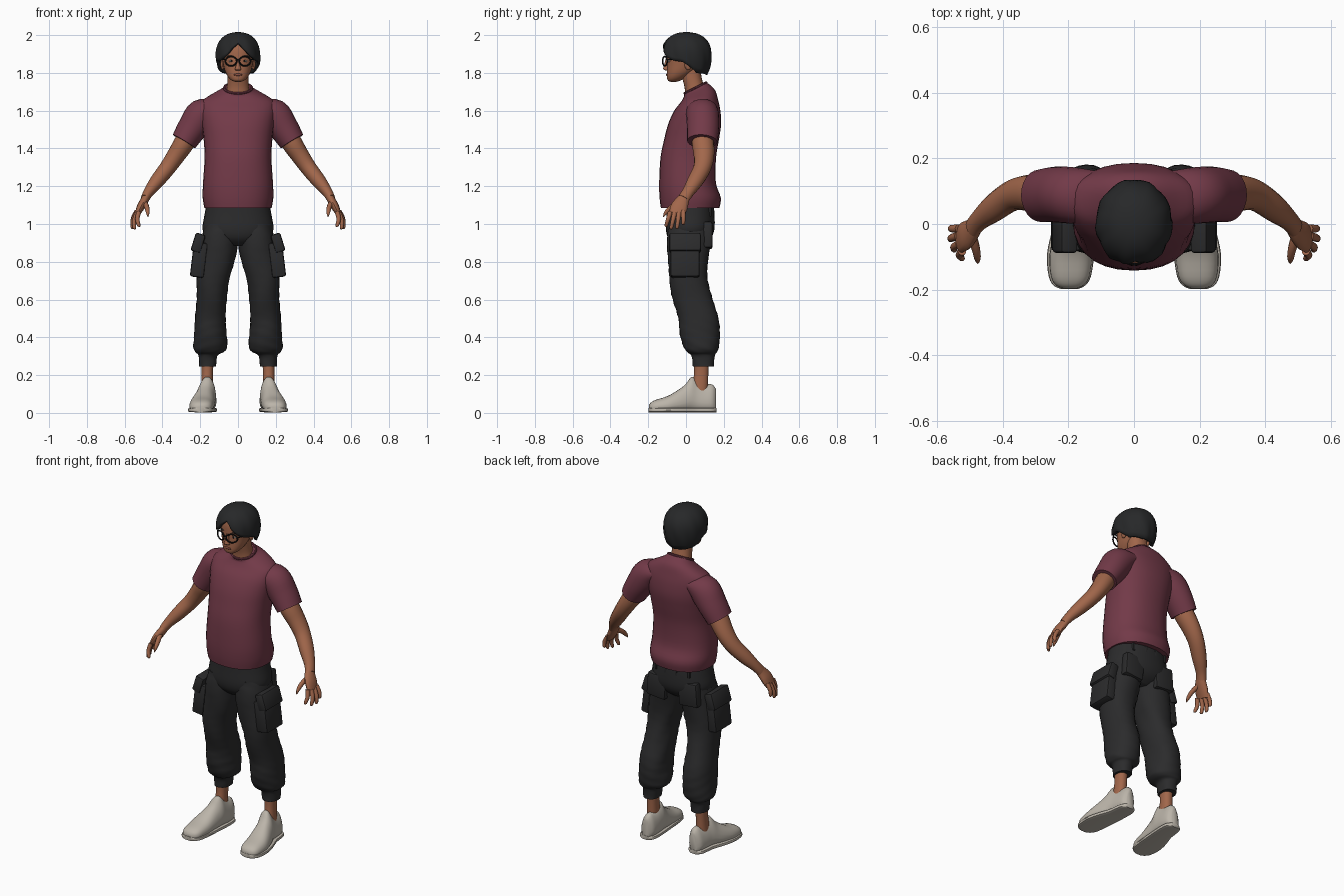
import bpy, bmesh, math
from mathutils import Vector

if "Cube" in bpy.data.objects:
    bpy.data.objects.remove(bpy.data.objects["Cube"])


def material(name, *rgb):
    m = bpy.data.materials.new(name)
    m.diffuse_color = (*rgb, 1)
    m.use_nodes = True
    m.node_tree.nodes["Principled BSDF"].inputs["Base Color"].default_value = m.diffuse_color
    return m


SKIN = material("brown skin", 0.36, 0.135, 0.07)
SHIRT = material("maroon cloth", 0.17, 0.042, 0.065)
PANTS = material("charcoal cloth", 0.024, 0.024, 0.025)
HAIR = material("black hair", 0.02, 0.021, 0.022)
SHOE = material("off white leather", 0.50, 0.46, 0.40)
FRAME = material("black frame", 0.008, 0.008, 0.008)
LIP = material("lip brown", 0.24, 0.075, 0.05)
EYE = material("eye white", 0.5, 0.45, 0.4)


def finish(ob, mat, mirror=False, angle=40):
    ob.data.materials.append(mat)
    bpy.context.view_layer.objects.active = ob
    for o in bpy.context.selected_objects:
        o.select_set(False)
    ob.select_set(True)
    bpy.ops.object.shade_smooth_by_angle(angle=math.radians(angle))
    if mirror:
        ob.modifiers.new("mirror", 'MIRROR')
    return ob


def from_bmesh(name, bm, mat, mirror=False, angle=40):
    bmesh.ops.recalc_face_normals(bm, faces=bm.faces)
    me = bpy.data.meshes.new(name)
    bm.to_mesh(me)
    bm.free()
    ob = bpy.data.objects.new(name, me)
    bpy.context.collection.objects.link(ob)
    return finish(ob, mat, mirror, angle)


def spow(v, p):
    return math.copysign(abs(v) ** p, v)


def smooth_rows(rows, sub=4):
    """Catmull-Rom interpolation of section rows."""
    out = []
    for i in range(len(rows) - 1):
        a, b, c, d = (rows[min(max(i + k, 0), len(rows) - 1)] for k in (-1, 0, 1, 2))
        for s in range(sub):
            t = s / sub
            out.append([0.5 * (2 * q + (r - p) * t + (2 * p - 5 * q + 4 * r - w) * t * t
                               + (3 * q - p - 3 * r + w) * t ** 3) for p, q, r, w in zip(a, b, c, d)])
    return out + [list(rows[-1])]


def skin(name, rings, mat, mirror=False, angle=40):
    bm = bmesh.new()
    vs = [[bm.verts.new(p) for p in ring] for ring in rings]
    n = len(vs[0])
    for a, b in zip(vs, vs[1:]):
        for j in range(n):
            bm.faces.new((a[j], a[(j + 1) % n], b[(j + 1) % n], b[j]))
    bm.faces.new(vs[0])
    bm.faces.new(vs[-1])
    return from_bmesh(name, bm, mat, mirror, angle)


def angles(n):
    return [2 * math.pi * j / n for j in range(n)]


def stack(name, rows, mat, mirror=False, p=0.9, n=28, ripple=0.0):
    """Horizontal sections: x, y, z, x radius, y radius, tilt."""
    rings = []
    for x, y, z, rx, ry, tilt in smooth_rows(rows):
        ring = []
        for a in angles(n):
            k = 1 + ripple * math.sin(3 * a + 45 * z) * math.sin(70 * z + 2 * math.sin(a))
            dy = ry * k * spow(math.sin(a), p)
            ring.append((x + rx * k * spow(math.cos(a), p), y + dy, z + tilt * dy))
        rings.append(ring)
    return skin(name, rings, mat, mirror)


def limb(name, rows, mat, n=16, mirror=True):
    """Sections across a path: x, y, z, in-plane radius, depth radius."""
    rows = smooth_rows(rows)
    pts = [Vector(r[:3]) for r in rows]
    rings = []
    for i, r in enumerate(rows):
        t = (pts[min(i + 1, len(pts) - 1)] - pts[max(i - 1, 0)]).normalized()
        u = t.cross(Vector((0, 1, 0))).normalized()
        v = t.cross(u)
        rings.append([pts[i] + u * r[3] * math.cos(a) + v * r[4] * math.sin(a) for a in angles(n)])
    return skin(name, rings, mat, mirror)


def blob(name, loc, size, mat, mirror=False):
    bm = bmesh.new()
    bmesh.ops.create_uvsphere(bm, u_segments=16, v_segments=10, radius=1)
    for v in bm.verts:
        v.co = Vector(loc) + Vector(size) * v.co
    return from_bmesh(name, bm, mat, mirror)


def box(name, loc, size, mat, tilt=0.0, bevel=0.012, mirror=True):
    bm = bmesh.new()
    bmesh.ops.create_cube(bm, size=1)
    for v in bm.verts:
        x, y, z = (c * s for c, s in zip(v.co, size))
        c, s = math.cos(tilt), math.sin(tilt)
        v.co = (loc[0] + x * c + z * s, loc[1] + y, loc[2] - x * s + z * c)
    bmesh.ops.bevel(bm, geom=bm.edges[:], offset=bevel, segments=2, affect='EDGES', profile=0.5)
    return from_bmesh(name, bm, mat, mirror)


def wire(name, pts, r, mat, cyclic=False, mirror=True):
    """Thin round bar along a path."""
    pts = [Vector(p) for p in pts]
    n = len(pts)
    bm = bmesh.new()
    rings = []
    for i, p in enumerate(pts):
        t = pts[(i + 1) % n if cyclic else min(i + 1, n - 1)] - pts[i - 1 if cyclic else max(i - 1, 0)]
        u = t.cross(Vector((0.1, 1, 0.3))).normalized()
        v = t.normalized().cross(u)
        rings.append([bm.verts.new(p + r * (u * math.cos(a) + v * math.sin(a))) for a in angles(8)])
    for a, b in zip(rings, rings[1:] + (rings[:1] if cyclic else [])):
        for j in range(8):
            bm.faces.new((a[j], a[(j + 1) % 8], b[(j + 1) % 8], b[j]))
    return from_bmesh(name, bm, mat, mirror)


# T-shirt
stack("shirt_body", [(0, .022, 1.085, .178, .155, 0), (0, .022, 1.14, .187, .162, 0), (0, .008, 1.22, .185, .15, 0),
                     (0, .012, 1.35, .177, .147, 0), (0, .03, 1.45, .182, .145, 0), (0, .046, 1.53, .192, .14, 0),
                     (0, .06, 1.60, .2, .122, 0), (0, .072, 1.652, .19, .098, .05), (0, .072, 1.69, .13, .083, .2),
                     (0, .058, 1.71, .085, .068, .4), (0, .05, 1.722, .072, .056, .5)], SHIRT, p=.88)
wire("shirt_collar", [(.073 * math.cos(a), .05 + .057 * math.sin(a), 1.72 + .0285 * math.sin(a))
                      for a in angles(32)], .007, SHIRT, True, False)
limb("shirt_sleeve", [(.11, .08, 1.615, .04, .08), (.185, .087, 1.583, .084, .086), (.24, .09, 1.51, .079, .085),
                      (.286, .086, 1.437, .069, .08)], SHIRT, 24)

# Arms and hands
limb("arm", [(.24, .087, 1.51, .05, .05), (.285, .09, 1.43, .054, .058), (.33, .095, 1.36, .048, .054),
             (.375, .085, 1.295, .043, .047), (.43, .047, 1.225, .038, .042), (.472, .012, 1.17, .028, .032),
             (.492, -.012, 1.135, .023, .032)], SKIN)
limb("palm", [(.478, .003, 1.158, .02, .024), (.495, -.018, 1.125, .022, .036), (.515, -.036, 1.09, .021, .045),
              (.533, -.048, 1.052, .014, .042)], SKIN)
for name, base, tip in [("index", (.525, -.083, 1.065), (.525, -.107, .985)),
                        ("middle", (.533, -.06, 1.06), (.55, -.08, .972)),
                        ("ring", (.537, -.037, 1.06), (.561, -.048, .974)),
                        ("little", (.535, -.014, 1.068), (.56, -.014, .995))]:
    b, t = Vector(base), Vector(tip)
    m = b.lerp(t, .5) + Vector((.008, 0, 0))
    limb(name + "_finger", [(*b, .013, .013), (*m, .0115, .0115), (*b.lerp(t, .92), .009, .009),
                            (*t, .002, .002)], SKIN, 10)
limb("thumb", [(.495, -.035, 1.115, .014, .016), (.483, -.075, 1.09, .013, .014), (.478, -.105, 1.062, .01, .011),
               (.477, -.12, 1.038, .002, .002)], SKIN, 10)

# Trousers
stack("trouser_hips", [(0, .022, 1.12, .165, .122, 0), (0, .024, 1.05, .177, .127, 0), (0, .022, .97, .187, .128, 0),
                       (0, .018, .92, .15, .11, 0), (0, .015, .885, .08, .07, 0)], PANTS)
stack("trouser_leg", [(.085, .022, 1.0, .085, .112, 0), (.096, .016, .92, .098, .115, 0), (.115, .01, .8, .097, .106, 0),
                      (.133, .015, .7, .086, .102, 0), (.14, .035, .6, .08, .105, 0), (.145, .066, .5, .081, .108, 0),
                      (.147, .074, .42, .086, .106, 0), (.148, .08, .35, .09, .092, 0), (.152, .085, .322, .075, .08, 0),
                      (.158, .09, .303, .05, .062, 0), (.16, .092, .245, .045, .056, 0)], PANTS, True, ripple=.035)
box("cargo_pocket", (.207, -.005, .81), (.075, .155, .185), PANTS, -.12)
box("cargo_pocket_flap", (.211, -.005, .9), (.055, .168, .1), PANTS, -.3)
box("back_pocket", (.105, .115, .94), (.125, .05, .14), PANTS, -.08)
for x in (.035, .11):
    box("belt_loop", (x, .146 - x * .2, 1.07), (.014, .02, .06), PANTS, bevel=.003)

# Ankles
stack("ankle", [(.162, .082, .28, .034, .04, 0), (.163, .08, .2, .03, .038, 0), (.165, .07, .1, .033, .045, 0)],
      SKIN, True)

# Shoes, sectioned from toe to heel: y, x centre, half width, height
LAST = [(-.197, .197, .02, .034), (-.187, .197, .044, .05), (-.16, .196, .061, .065), (-.1, .194, .069, .084),
        (-.05, .188, .067, .112), (-.005, .18, .062, .145), (.03, .172, .057, .187), (.06, .167, .053, .172),
        (.1, .164, .051, .15), (.14, .163, .044, .146), (.16, .163, .022, .12)]
upper, sole = [], []
for y, xc, w, h in smooth_rows(LAST, 3):
    ring = []
    for a in angles(24):
        f = .5 + .5 * spow(math.sin(a), .75)
        shrink = 1 - min(.5, 3.2 * h) * f ** 2
        ring.append((xc + w * spow(math.cos(a), .7) * shrink - .05 * f * h, y, .008 + f * (h - .004)))
    upper.append(ring)
    sole.append([(xc + (w + .003) * spow(math.cos(a), .5), y * 1.01, .015 + .012 * spow(math.sin(a), .5))
                 for a in angles(16)])
skin("shoe_upper", upper, SHOE, True, 50)
skin("shoe_sole", sole, SHOE, True)

# Neck and head
stack("neck", [(0, .055, 1.66, .07, .06, 0), (0, .045, 1.72, .059, .052, 0), (0, .03, 1.78, .055, .052, 0),
               (0, .02, 1.84, .055, .055, 0)], SKIN)
stack("head", [(0, -.066, 1.753, .015, .016, 0), (0, -.062, 1.76, .034, .034, 0), (0, -.048, 1.778, .052, .053, 0),
               (0, -.028, 1.805, .067, .073, 0), (0, -.01, 1.84, .077, .09, 0), (0, 0, 1.88, .084, .1, 0),
               (0, 0, 1.93, .082, .096, 0), (0, 0, 1.965, .06, .075, 0), (0, 0, 1.98, .02, .03, 0)], SKIN)
stack("nose", [(0, -.1, 1.812, .012, .008, 0), (0, -.106, 1.82, .017, .015, 0), (0, -.105, 1.835, .012, .013, 0),
               (0, -.1, 1.875, .007, .008, 0)], SKIN, n=14)
blob("lips", (0, -.096, 1.79), (.024, .01, .007), LIP)
blob("ear", (.082, .012, 1.845), (.01, .02, .03), SKIN, True)
blob("eye", (.035, -.088, 1.862), (.014, .008, .006), EYE, True)
blob("iris", (.035, -.095, 1.862), (.0055, .003, .0055), FRAME, True)
blob("eyebrow", (.037, -.09, 1.888), (.022, .008, .004), HAIR, True)

# Glasses
wire("lens_rim", [(.037 + .03 * math.cos(a), -.112 + .012 * math.cos(a), 1.862 + .025 * math.sin(a))
                  for a in angles(24)], .0042, FRAME, True)
wire("glasses_bridge", [(-.01, -.122, 1.868), (0, -.123, 1.871), (.01, -.122, 1.868)], .004, FRAME, mirror=False)
wire("glasses_temple", [(.066, -.1, 1.87), (.082, -.075, 1.872), (.09, .01, 1.87)], .004, FRAME)

# Hair cap with a centre parting: angle from the front and lower edge height
HAIRLINE = [(0, 1.952), (15, 1.928), (35, 1.888), (55, 1.866), (80, 1.862), (100, 1.83), (120, 1.805), (180, 1.795)]


def hair_edge(deg):
    for (a, za), (b, zb) in zip(HAIRLINE, HAIRLINE[1:]):
        if deg <= b:
            return za + (zb - za) * (deg - a) / (b - a)
    return HAIRLINE[-1][1]


bm = bmesh.new()
rows, N, ZC, TOP = [], 48, 1.895, 2.0
for i in range(13):
    row = []
    for a in angles(N):
        deg = abs((math.degrees(a) + 180) % 360 - 180)
        z = TOP - (TOP - hair_edge(deg)) * (.02 + .98 * (i / 12)) ** 1.6
        d = (z - ZC) / (TOP - ZC)
        r = (1 - d ** 2.3) ** (1 / 2.3) if d > 0 else math.sqrt(1 - .42 * d * d)
        r *= 1 + (.028 * math.cos(9 * a + 3 * d) + .012 * math.sin(17 * a)) * i / 12
        row.append(bm.verts.new((.101 * r * math.sin(a), .003 - .117 * r * math.cos(a), z)))
    rows.append(row)
bm.faces.new(rows[0])
for a, b in zip(rows, rows[1:]):
    for j in range(N):
        bm.faces.new((a[j], a[(j + 1) % N], b[(j + 1) % N], b[j]))
hair = from_bmesh("hair", bm, HAIR, angle=50)
shell = hair.modifiers.new("thickness", 'SOLIDIFY')
shell.thickness = .016
shell.offset = -1
